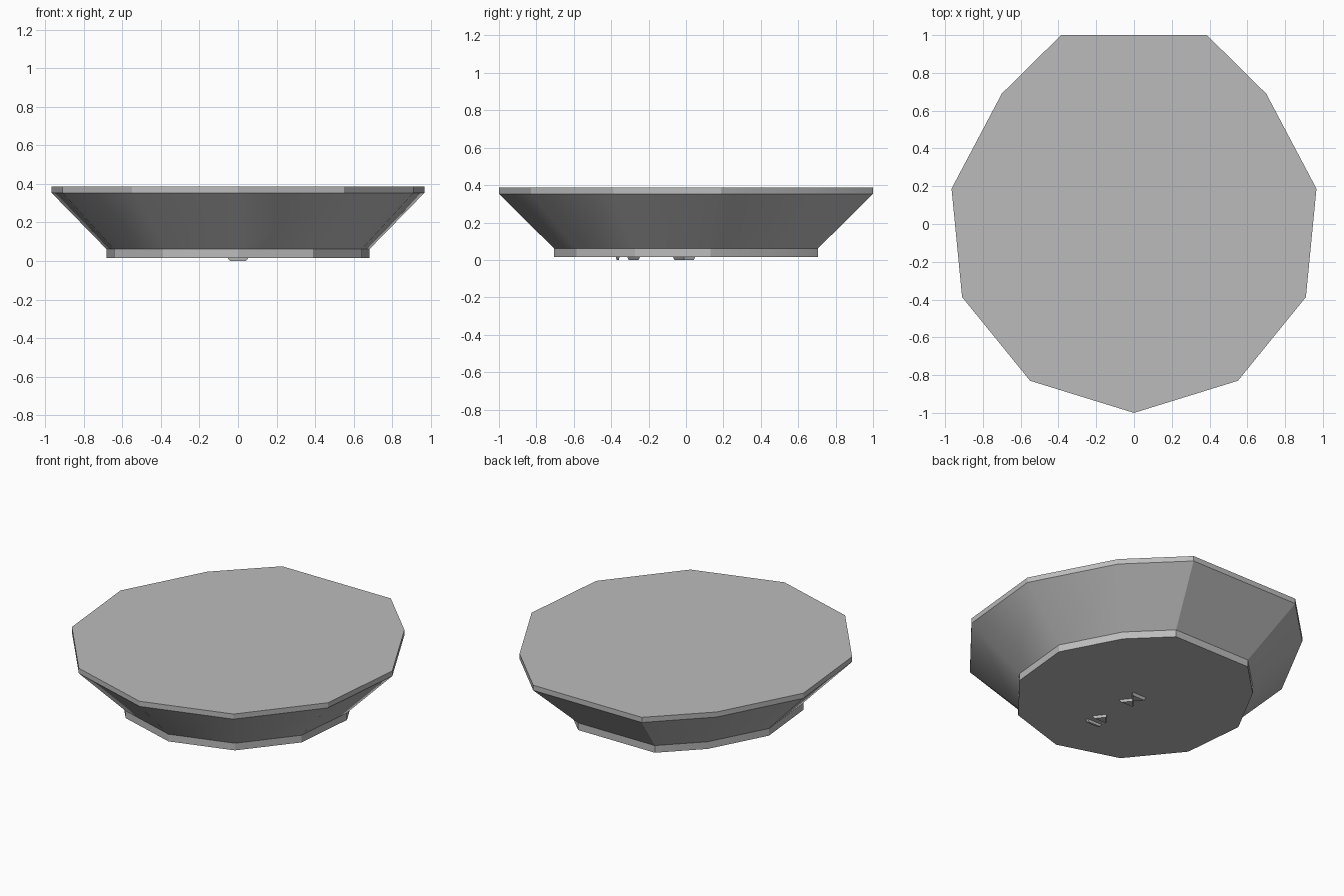
import bpy
import bmesh
import math

if "Cube" in bpy.data.objects:
    bpy.data.objects.remove(bpy.data.objects["Cube"], do_unlink=True)

# Single grey material
grey = bpy.data.materials.new("plain_grey")
grey.use_nodes = True
grey.diffuse_color = (0.5, 0.5, 0.5, 1)
grey.node_tree.nodes["Principled BSDF"].inputs["Base Color"].default_value = grey.diffuse_color


def stack(name, profile, levels, smooth=False):
    """Loft an (x, y) outline through rings given as (scale, z), capped at both ends."""
    bm = bmesh.new()
    rings = [[bm.verts.new((x * s, y * s, z)) for x, y in profile] for s, z in levels]
    n = len(profile)
    for low, high in zip(rings, rings[1:]):
        for i in range(n):
            j = (i + 1) % n
            bm.faces.new((low[i], low[j], high[j], high[i]))
    bm.faces.new(rings[0][::-1])
    bm.faces.new(rings[-1])
    bmesh.ops.recalc_face_normals(bm, faces=bm.faces)
    mesh = bpy.data.meshes.new(name)
    bm.to_mesh(mesh)
    bm.free()
    mesh.materials.append(grey)
    obj = bpy.data.objects.new(name, mesh)
    bpy.context.collection.objects.link(obj)
    if smooth:
        bpy.ops.object.select_all(action='DESELECT')
        obj.select_set(True)
        bpy.context.view_layer.objects.active = obj
        bpy.ops.object.shade_smooth_by_angle(angle=math.radians(30))
    return obj


# Eleven-sided outline, mirrored about the front point
half = [(0.55, -0.83), (0.91, -0.387), (0.966, 0.187), (0.70, 0.69), (0.386, 1.0)]
outline = [(0, -1.0)] + half + [(-x, y) for x, y in reversed(half)]

# Flared body: foot band, sloping wall, upright rim
stack("flared_body", outline,
      [(0.706, 0.016), (0.706, 0.062), (1, 0.353), (1, 0.386)], smooth=True)


# Small tapered pads under the foot
def pad(name, shape, y):
    obj = stack(name, shape, [(0.75, 0), (1, 0.017)])
    obj.location.y = y


bar = [(-0.055, -0.009), (0.055, -0.009), (0.055, 0.009), (-0.055, 0.009)]
wedge = [(-0.055, -0.035), (0.055, -0.035), (0, 0.035)]
pad("bar_pad", bar, -0.365)
pad("wedge_pad", wedge, -0.28)
pad("twin_pad_front", wedge, -0.035)
pad("twin_pad_back", [(-x, -y) for x, y in wedge], 0.015)
